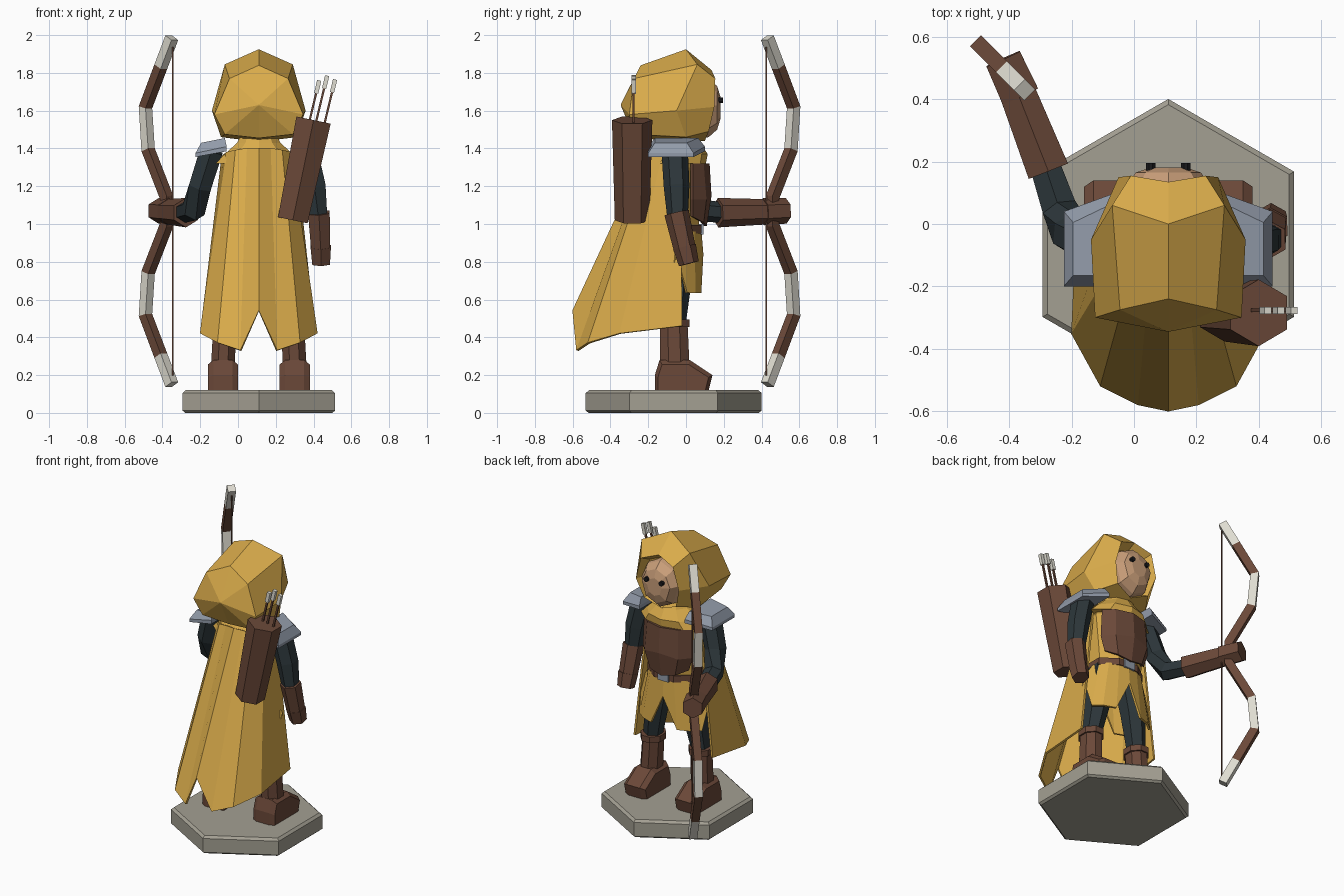
import bpy, bmesh, math
from mathutils import Vector

cube = bpy.data.objects.get("Cube")
if cube:
    bpy.data.objects.remove(cube, do_unlink=True)

CX, CY = 0.11, -0.05   # body centre


def material(name, rgb):
    m = bpy.data.materials.new(name)
    m.use_nodes = True
    m.diffuse_color = (*rgb, 1)
    m.node_tree.nodes["Principled BSDF"].inputs["Base Color"].default_value = (*rgb, 1)
    return m


YELLOW = material("yellow cloth", (0.70, 0.41, 0.07))
BROWN = material("brown leather", (0.145, 0.065, 0.04))
SLATE = material("dark slate cloth", (0.026, 0.038, 0.043))
STONE = material("grey stone", (0.37, 0.35, 0.29))
STEEL = material("blue grey steel", (0.29, 0.33, 0.40))
SKIN = material("skin", (0.58, 0.34, 0.19))
BONE = material("pale bone", (0.74, 0.72, 0.64))
BLACK = material("black", (0.01, 0.01, 0.012))


def loft(name, rings, mat, closed=True, caps=True, thick=0):
    """Skin a list of equal-length rings; caps are flat ends."""
    bm = bmesh.new()
    rows = [[bm.verts.new(p) for p in r] for r in rings]
    n = len(rows[0])
    for a, b in zip(rows, rows[1:]):
        for i in range(n if closed else n - 1):
            j = (i + 1) % n
            bm.faces.new((a[i], a[j], b[j], b[i]))
    if closed and caps:
        bm.faces.new(rows[0])
        bm.faces.new(rows[-1])
    bmesh.ops.recalc_face_normals(bm, faces=bm.faces)
    me = bpy.data.meshes.new(name)
    bm.to_mesh(me)
    bm.free()
    me.materials.append(mat)
    ob = bpy.data.objects.new(name, me)
    bpy.context.collection.objects.link(ob)
    if thick:
        s = ob.modifiers.new("thickness", 'SOLIDIFY')
        s.thickness, s.offset = thick, 0
    return ob


def oval(c, rx, ry, n=8, turn=0.5):
    return [(c[0] + rx * math.cos((i + turn) * math.tau / n),
             c[1] + ry * math.sin((i + turn) * math.tau / n), c[2]) for i in range(n)]


def limb(name, points, radii, mat, n=6):
    """Faceted tube along a path."""
    pts = [Vector(p) for p in points]
    rings = []
    for i, p in enumerate(pts):
        d = (pts[min(i + 1, len(pts) - 1)] - pts[max(i - 1, 0)]).normalized()
        ref = Vector((0, 1, 0)) if abs(d.z) > 0.7 else Vector((0, 0, 1))
        u = d.cross(ref).normalized()
        v = d.cross(u)
        rings.append([p + radii[i] * (u * math.cos(a) + v * math.sin(a))
                      for a in [(k + 0.5) * math.tau / n for k in range(n)]])
    return loft(name, rings, mat)


def mirrored(half):
    """Full ring from half points, running from the top centre to the bottom centre."""
    return ([(CX + x, y, z) for x, y, z in half] +
            [(CX - x, y, z) for x, y, z in half[-2:0:-1]])


def sheet(half):
    """Open symmetric row from half points, starting at the centre."""
    return ([(CX - x, y, z) for x, y, z in half[:0:-1]] +
            [(CX + x, y, z) for x, y, z in half])


def box(name, lo, hi, mat):
    return loft(name, [[(lo[0], lo[1], z), (hi[0], lo[1], z), (hi[0], hi[1], z), (lo[0], hi[1], z)]
                       for z in (lo[2], hi[2])], mat)


# Stone base
base = (CX, -0.065)
loft("base", [oval((*base, z), r, r, 6) for z, r in
              ((0, 0.45), (0.012, 0.466), (0.105, 0.466), (0.12, 0.448))], STONE)

# Boots and legs
foot = [(-0.165, 0.12), (0.12, 0.12), (0.14, 0.2), (0.02, 0.28), (-0.14, 0.28), (-0.165, 0.2)]
for side, tag in ((-1, "right"), (1, "left")):
    x = CX + side * 0.19
    loft(tag + "_foot", [[(x + dx, y * s + (1 - s) * -0.03, z if s == 1 else 0.12 + (z - 0.12) * 0.85)
                          for y, z in foot]
                         for dx, s in ((-0.08, 0.88), (-0.05, 1), (0.05, 1), (0.08, 0.88))], BROWN)
    loft(tag + "_boot_shaft", [oval((x, -0.06, 0.25), 0.068, 0.085),
                               oval((x - side * 0.01, -0.065, 0.46), 0.066, 0.08)], BROWN)
    loft(tag + "_boot_cuff", [oval((x - side * 0.01, -0.065, z), 0.078, 0.09) for z in (0.455, 0.495)], BROWN)
    limb(tag + "_leg", [(CX + side * 0.1, -0.05, 0.95), (CX + side * 0.14, -0.045, 0.72),
                        (x - side * 0.01, -0.06, 0.47)], (0.09, 0.078, 0.058), SLATE)

# Torso, breastplate, belt and buckle
loft("torso", [oval((CX, CY, z), rx, ry) for z, rx, ry in
               ((0.93, 0.17, 0.125), (1.1, 0.19, 0.135), (1.3, 0.21, 0.13), (1.38, 0.15, 0.1))], YELLOW)
loft("breastplate", [sheet(r) for r in (
    [(0, 0.115, 1.32), (0.11, 0.085, 1.32), (0.17, 0.03, 1.32)],
    [(0, 0.125, 1.15), (0.12, 0.1, 1.13), (0.18, 0.03, 1.13)],
    [(0, 0.1, 0.99), (0.09, 0.085, 1.01), (0.15, 0.03, 1.04)])], BROWN, closed=False, thick=0.02)
loft("belt", [oval((CX, CY, z), 0.19, 0.142) for z in (0.95, 0.995)], BROWN)
box("buckle", (CX - 0.04, 0.07, 0.945), (CX + 0.04, 0.092, 1.0), STEEL)

# Tunic skirt, slit at the front and sides
skirt_top, skirt_low = [], []
for i in range(16):
    a = math.pi / 2 + i * math.tau / 16
    c, s = math.cos(a), math.sin(a)
    skirt_top.append((CX + 0.175 * c, CY + 0.125 * s, 0.96))
    skirt_low.append((CX + 0.25 * c, CY + 0.135 * s, 0.84 if i % 4 == 0 else 0.635))
loft("tunic_skirt", [skirt_top, skirt_low], YELLOW, caps=False, thick=0.014)

# Cape with a notched hem
cape_top = [(0, -0.195, 1.40), (0.06, -0.19, 1.40), (0.12, -0.175, 1.39), (0.165, -0.12, 1.38), (0.19, -0.03, 1.36)]
cape_low = [(0, -0.595, 0.54), (0.095, -0.575, 0.33), (0.215, -0.515, 0.37), (0.305, -0.35, 0.42), (0.29, -0.02, 0.46)]
loft("cape", [sheet(cape_top), sheet(cape_low)], YELLOW, closed=False, thick=0.014)

# Cowl round the neck
loft("cowl", [oval((CX, CY, z), rx, ry, 10) for z, rx, ry in
              ((1.32, 0.24, 0.155), (1.37, 0.19, 0.165), (1.43, 0.12, 0.125), (1.47, 0.1, 0.1))], YELLOW)

# Hood: centre back, back ring, crown ring, opening
hood_back = [(0, -0.24, 1.84), (0.155, -0.275, 1.77), (0.235, -0.3, 1.58), (0.18, -0.28, 1.475), (0, -0.26, 1.455)]
hood_crown = [(0, 0, 1.925), (0.18, 0.06, 1.845), (0.248, -0.05, 1.6), (0.2, 0.0, 1.46), (0, 0.0, 1.435)]
hood_rim = [(0, 0.135, 1.815), (0.12, 0.155, 1.77), (0.16, 0.15, 1.62), (0.12, 0.12, 1.49), (0, 0.1, 1.44)]
hood_tip = [(x * 0.02, -0.345, 1.63 + (z - 1.63) * 0.02) for x, y, z in hood_back]
hood_in = [(x * 0.8, y - 0.06, 1.63 + (z - 1.63) * 0.82) for x, y, z in hood_rim]
loft("hood", [mirrored(r) for r in (hood_tip, hood_back, hood_crown, hood_rim, hood_in)], YELLOW)

# Face and eyes
face = [(0, 1.0), (0.7, 0.72), (1, 0.1), (0.72, -0.7), (0, -1.0)]
loft("face", [mirrored([(x * w, y, 1.615 + z * h) for x, z in face])
              for y, w, h in ((0.02, 0.15, 0.18), (0.12, 0.135, 0.155), (0.165, 0.105, 0.115), (0.182, 0.055, 0.06))], SKIN)
for side, tag in ((-1, "right"), (1, "left")):
    x = CX + side * 0.056
    limb(tag + "_eye", [(x, 0.15, 1.655), (x, 0.195, 1.655)], (0.016, 0.016), BLACK, 8)

# Shoulder plates
for side, tag in ((-1, "right"), (1, "left")):
    plate = []
    for xi, xo, y0, y1, zi, zo in ((0.17, 0.335, -0.2, 0.08, 1.385, 1.355),
                                   (0.17, 0.335, -0.2, 0.08, 1.41, 1.375),
                                   (0.18, 0.305, -0.165, 0.045, 1.455, 1.43)):
        plate.append([(CX + side * xi, y0, zi), (CX + side * xo, y0, zo),
                      (CX + side * xo, y1 - 0.04, zo), (CX + side * xi, y1 + 0.02, zi)])
    loft(tag + "_shoulder_plate", plate, STEEL)

# Arms: one hangs down, one reaches out with the bow
limb("left_arm", [(0.36, -0.06, 1.39), (0.405, -0.05, 1.2), (0.425, -0.045, 1.04)], (0.07, 0.068, 0.055), SLATE)
limb("left_bracer", [(0.428, -0.05, 1.06), (0.438, -0.005, 0.86)], (0.066, 0.058), BROWN)
limb("left_hand", [(0.438, -0.008, 0.88), (0.44, 0.015, 0.79)], (0.062, 0.054), BROWN)
limb("right_arm", [(-0.14, -0.06, 1.39), (-0.2, -0.03, 1.2), (-0.235, 0.04, 1.075), (-0.29, 0.2, 1.06)],
     (0.07, 0.068, 0.064, 0.055), SLATE)
limb("right_bracer", [(-0.275, 0.17, 1.06), (-0.385, 0.45, 1.065)], (0.078, 0.066), BROWN)
limb("right_hand", [(-0.365, 0.41, 1.065), (-0.42, 0.53, 1.07)], (0.072, 0.068), BROWN)

# Bow: two mirrored limbs in banded colours, plus string
BOW_Z = 1.068
TIP = Vector((-0.345, 0.425, BOW_Z))
OUT = Vector((-1, 1, 0)).normalized()
ACROSS = Vector((1, 1, 0)).normalized() * 0.025
UP = Vector((0, 0, 1))
path = [(0.045, 0), (0.045, 0.07), (0.185, 0.325), (0.205, 0.55), (0.09, 0.765), (0.008, 0.918)]
for flip, tag in ((1, "upper"), (-1, "lower")):
    rings = []
    for i, (s, h) in enumerate(path):
        a, b = path[max(i - 1, 0)], path[min(i + 1, len(path) - 1)]
        t = Vector((b[0] - a[0], b[1] - a[1])).normalized()
        p = TIP + OUT * s + UP * h * flip
        side = (OUT * t.y - UP * t.x * flip) * 0.026
        rings.append([p + side + ACROSS, p + side - ACROSS, p - side - ACROSS, p - side + ACROSS])
    for i, mat in enumerate((BROWN, BROWN, BONE, BROWN, BONE)):
        loft(f"bow_{tag}_section_{i + 1}", rings[i:i + 2], mat)
limb("bow_string", [TIP - UP * 0.87, TIP + UP * 0.87], (0.005, 0.005), BROWN, 4)

# Quiver and arrows
limb("quiver", [(0.29, -0.285, 1.02), (0.40, -0.285, 1.55)], (0.092, 0.107), BROWN)
for i, top in enumerate((1.76, 1.785, 1.765)):
    end = Vector((0.43 + 0.042 * i, -0.277, top))
    along = Vector((0.24, 0, 1)).normalized()
    limb(f"arrow_{i + 1}_shaft", [end - along * 0.3, end - along * 0.03], (0.008, 0.008), BROWN, 4)
    limb(f"arrow_{i + 1}_fletching", [end - along * 0.07, end], (0.016, 0.016), BONE, 4)
